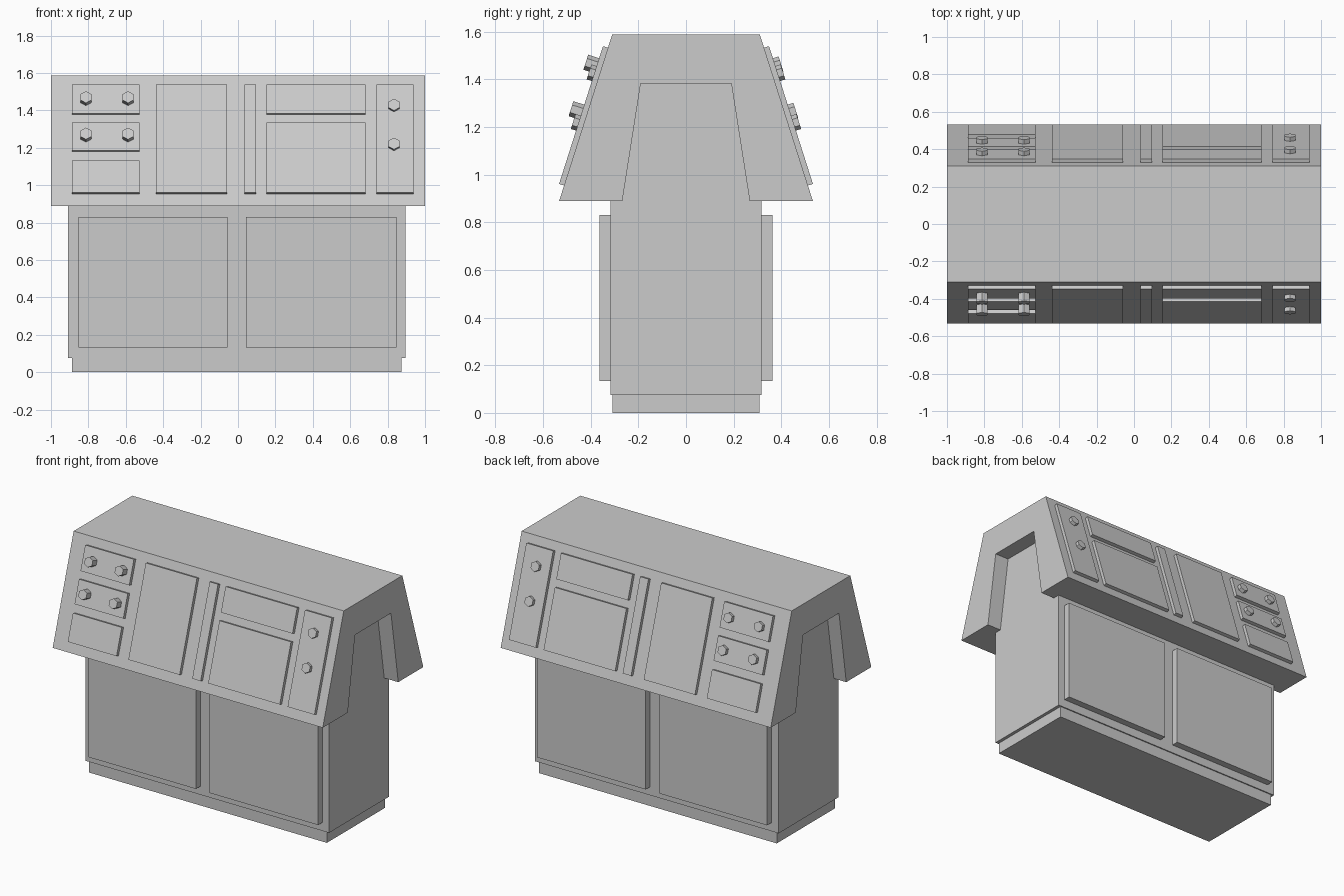
import bpy, bmesh, math
from mathutils import Matrix, Vector

if "Cube" in bpy.data.objects:
    bpy.data.objects.remove(bpy.data.objects["Cube"])

# Sloped front face of the hood: bottom edge and top edge (y, z)
Y0, Z0, Y1, Z1 = -0.532, 0.89, -0.31, 1.587
UP = Vector((0, Y1 - Y0, Z1 - Z0)).normalized()
OUT = Vector((0, -UP.z, UP.y))
THICK = 0.022


def make(name, bm, mirror=False):
    bmesh.ops.recalc_face_normals(bm, faces=bm.faces)
    me = bpy.data.meshes.new(name)
    bm.to_mesh(me)
    bm.free()
    ob = bpy.data.objects.new(name, me)
    bpy.context.collection.objects.link(ob)
    if mirror:
        m = ob.modifiers.new("front_to_back", 'MIRROR')
        m.use_axis = (False, True, False)
    return ob


def box(name, lo, hi, frame=Matrix(), mirror=False):
    lo, hi = Vector(lo), Vector(hi)
    bm = bmesh.new()
    bmesh.ops.create_cube(bm, size=1, matrix=frame @ Matrix.Translation((lo + hi) / 2)
                          @ Matrix.Diagonal((*(hi - lo), 1)))
    return make(name, bm, mirror)


def slope_frame(side=1):
    # local x along the hood, y up the slope, z outward
    m = Matrix((Vector((1, 0, 0)), UP, OUT)).transposed().to_4x4()
    m.translation = (0, Y0, Z0)
    return Matrix.Diagonal((1, side, 1, 1)) @ m


def up_slope(z):
    return (z - Z0) / UP.z


def knob(name, x, z, length, side):
    bm = bmesh.new()
    depth = THICK / 2 + length
    place = Matrix.Translation((x, up_slope(z), THICK / 2 + depth / 2))
    turn = Matrix.Rotation(math.radians(0), 4, 'Z')
    bmesh.ops.create_cone(bm, cap_ends=True, segments=6, radius1=0.033, radius2=0.033,
                          depth=depth, matrix=slope_frame(side) @ place @ turn)
    # hexagon points face up and down the slope
    make(name, bm)


# Plinth and cabinet body (body runs up inside the hood)
box("plinth", (-0.888, -0.308, 0), (0.874, 0.308, 0.076))
box("cabinet_body", (-0.908, -0.316, 0.076), (0.896, 0.316, 1.385))

# Cabinet doors, front and back
for i, (a, b) in enumerate([(-0.854, -0.057), (0.044, 0.848)]):
    box(f"cabinet_door_{i}", (a, -0.363, 0.133), (b, -0.30, 0.83), mirror=True)

# Hood: arch-like profile extruded along x
half = [(Y0, Z0), (Y1, Z1)]
inner = [(-0.19, 1.381), (-0.267, Z0)]
profile = half + [(-y, z) for y, z in half[::-1]] + [(-y, z) for y, z in inner[::-1]] + inner
bm = bmesh.new()
face = bm.faces.new([bm.verts.new((-1, y, z)) for y, z in profile])
ext = bmesh.ops.extrude_face_region(bm, geom=[face], use_keep_orig=True)
bmesh.ops.translate(bm, vec=(2, 0, 0), verts=[g for g in ext["geom"] if isinstance(g, bmesh.types.BMVert)])
make("sloped_hood", bm)

# Raised control panels: name, x range, z range on the slope
panels = [
    ("upper_knob_panel", -0.888, -0.527, 1.377, 1.532),
    ("middle_knob_panel", -0.888, -0.527, 1.179, 1.328),
    ("lower_small_panel", -0.888, -0.527, 0.954, 1.126),
    ("tall_panel", -0.439, -0.06, 0.954, 1.532),
    ("narrow_strip", 0.034, 0.096, 0.954, 1.532),
    ("wide_upper_panel", 0.152, 0.682, 1.377, 1.532),
    ("wide_lower_panel", 0.152, 0.682, 0.954, 1.328),
    ("side_knob_panel", 0.74, 0.939, 0.954, 1.532),
]
for name, a, b, lo, hi in panels:
    box(name, (a, up_slope(lo), -0.01), (b, up_slope(hi), THICK), slope_frame(), mirror=True)

# Hexagonal knobs; the left ones on the front stick out further
for side, tag, left_len in ((1, "front", 0.048), (-1, "back", 0.025)):
    for z in (1.45, 1.255):
        for x in (-0.813, -0.588):
            knob(f"{tag}_left_knob", x, z, left_len, side)
    for z in (1.417, 1.209):
        knob(f"{tag}_right_knob", 0.834, z, 0.023, side)
